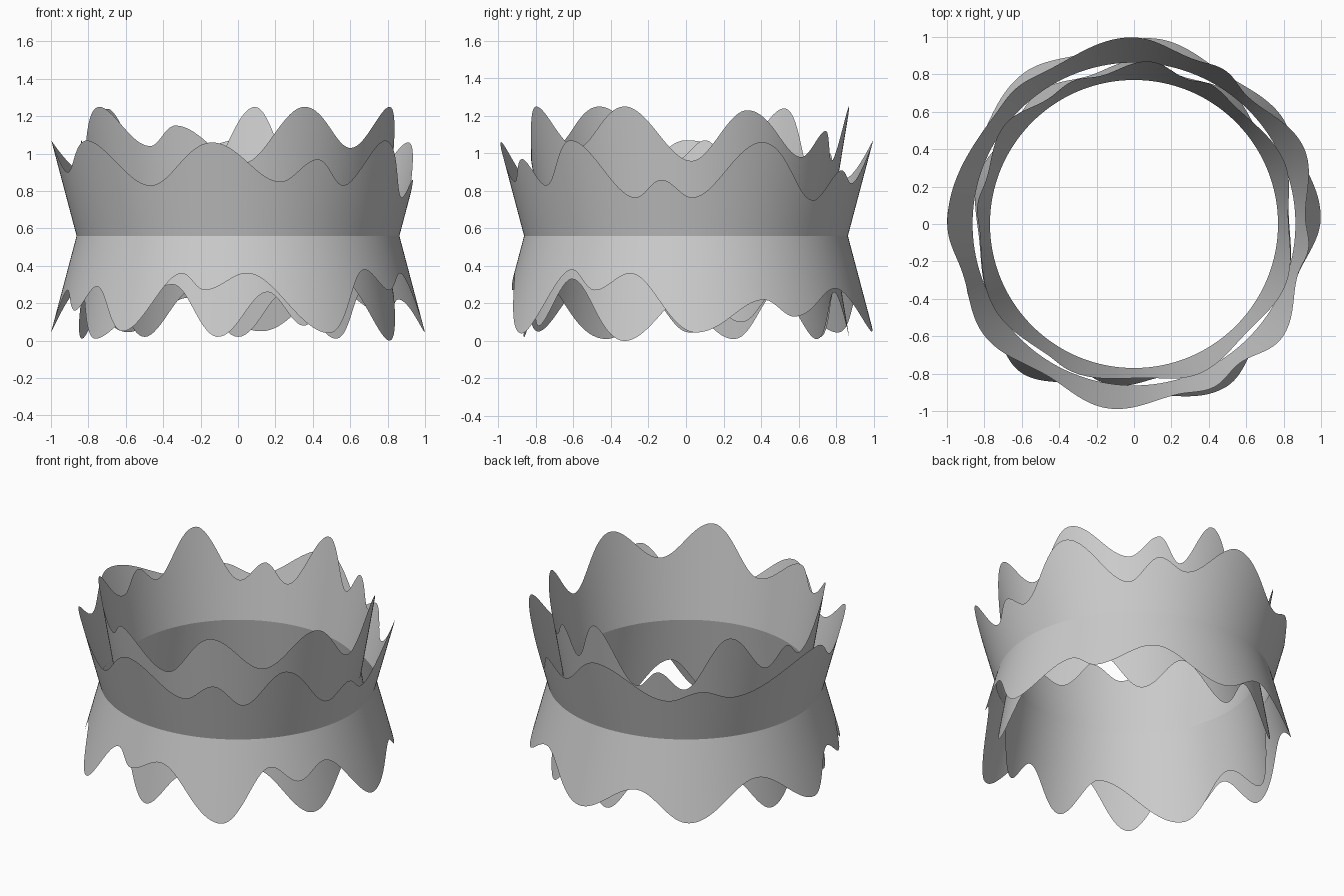
import bpy, bmesh, math

if "Cube" in bpy.data.objects:
    bpy.data.objects.remove(bpy.data.objects["Cube"])

N = 288  # segments around each frill


def edge_height(keys, deg):
    """Smooth periodic wave through (angle, height) crests and dips."""
    pts = keys + [(keys[0][0] + 360, keys[0][1])]
    if deg < keys[0][0]:
        deg += 360
    for (a0, z0), (a1, z1) in zip(pts, pts[1:]):
        if a0 <= deg <= a1:
            t = (deg - a0) / (a1 - a0)
            return z0 + (z1 - z0) * (1 - math.cos(math.pi * t)) / 2
    return keys[0][1]


def frill(name, waist_r, waist_z, slope, keys, rows=3):
    """Flared sheet from a round waist to a wavy free edge."""
    bm = bmesh.new()
    rings = []
    for j in range(rows + 1):
        ring = []
        for i in range(N):
            deg = 360 * i / N
            dz = (edge_height(keys, deg) - waist_z) * j / rows
            r = waist_r + slope * abs(dz)
            a = math.radians(deg)
            ring.append(bm.verts.new((r * math.cos(a), r * math.sin(a), waist_z + dz)))
        rings.append(ring)
    for lo, hi in zip(rings, rings[1:]):
        for i in range(N):
            k = (i + 1) % N
            f = bm.faces.new((lo[i], lo[k], hi[k], hi[i]))
            f.smooth = True
            if keys[0][1] < waist_z:
                f.normal_flip()
    me = bpy.data.meshes.new(name)
    bm.to_mesh(me)
    bm.free()
    ob = bpy.data.objects.new(name, me)
    bpy.context.collection.objects.link(ob)
    return ob


# Crests and dips of each free edge: (angle from +x in degrees, height)
outer_top = [(2, .765), (24, 1.06), (48, .75), (60, .91), (70, .84), (91, 1.07),
             (118, .86), (131, .93), (143, .87), (180, 1.07), (197, .90),
             (216, 1.07), (240, .83), (262, 1.06), (284, .85), (296, .97),
             (307, .83), (322, 1.07), (343, .765), (352, .86)]
outer_bottom = [(3, .045), (26, .22), (36, .13), (58, .28), (83, .05), (106, .23),
                (126, .045), (153, .28), (179, .045), (194, .27), (206, .16),
                (216, .29), (232, .05), (251, .36), (259, .27), (273, .36),
                (299, .04), (318, .38), (329, .27), (341, .36)]
inner_top = [(2, .96), (22, 1.23), (48, .98), (61, 1.12), (70, .96), (84, 1.25),
             (103, .88), (113, 1.0), (124, .88), (143, 1.24), (163, .96),
             (173, 1.07), (184, .96), (212, 1.25), (236, 1.04), (247, 1.15),
             (272, .95), (294, 1.25), (316, 1.03), (338, 1.25)]
inner_bottom = [(3, .27), (20, .10), (36, .27), (53, .01), (72, .26), (90, .02),
                (107, .27), (125, .02), (144, .26), (163, .01), (186, .25),
                (209, .01), (245, .30), (263, .02), (281, .26), (294, .08),
                (312, .33), (338, 0.0)]

# Outer pair of frills
frill("outer_upper_frill", .863, .56, .265, outer_top)
frill("outer_lower_frill", .863, .56, .265, outer_bottom)
# Inner pair, steeper and taller
frill("inner_upper_frill", .77, .625, .165, inner_top)
frill("inner_lower_frill", .77, .625, .165, inner_bottom)
